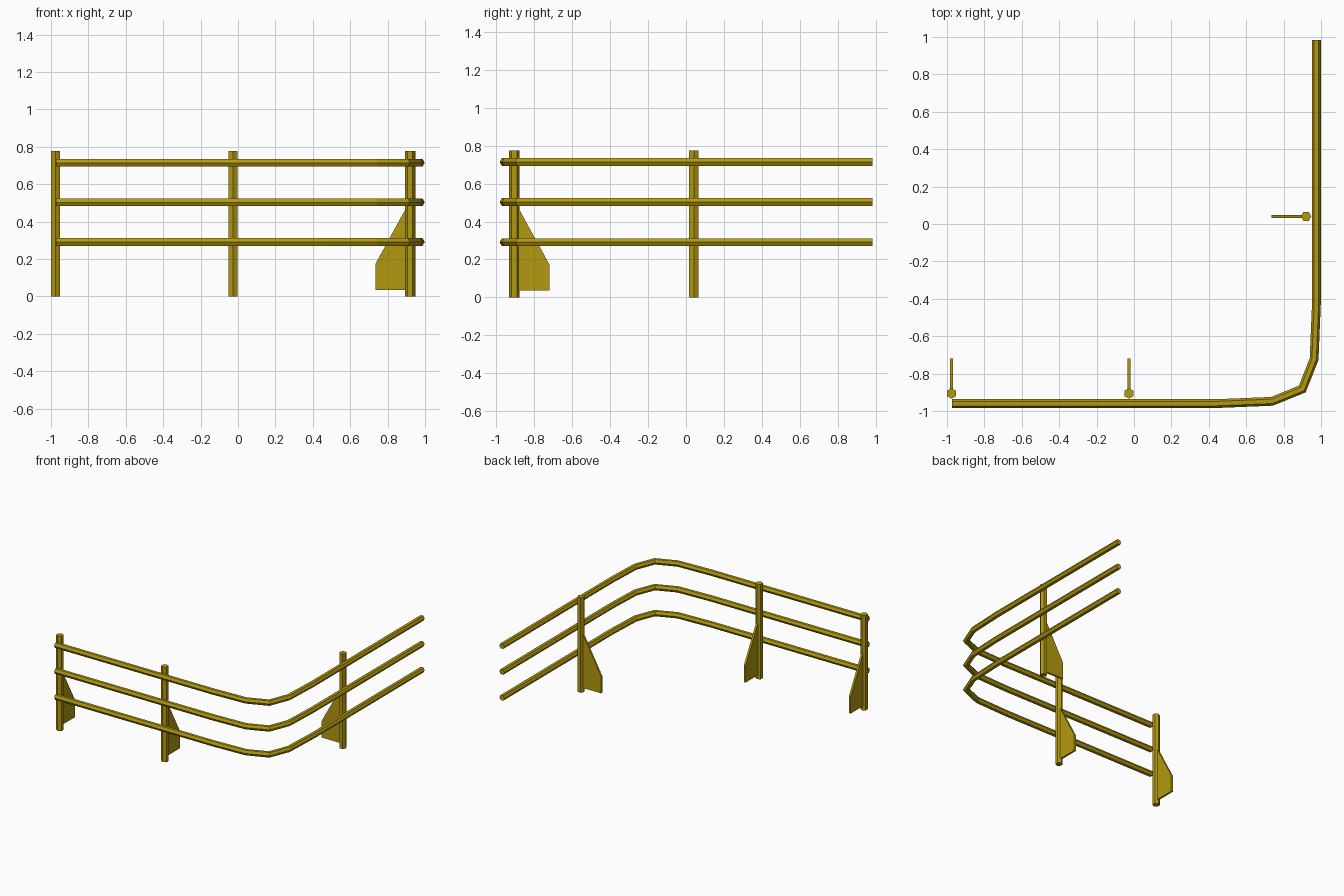
import bpy, bmesh, math
from mathutils import Vector, Matrix

if "Cube" in bpy.data.objects:
    bpy.data.objects.remove(bpy.data.objects["Cube"])

paint = bpy.data.materials.new("safety_yellow")
paint.diffuse_color = (0.45, 0.32, 0.005, 1)
paint.use_nodes = True
paint.node_tree.nodes["Principled BSDF"].inputs["Base Color"].default_value = paint.diffuse_color


def finish(name, bm):
    bmesh.ops.recalc_face_normals(bm, faces=bm.faces)
    me = bpy.data.meshes.new(name)
    bm.to_mesh(me)
    bm.free()
    me.materials.append(paint)
    ob = bpy.data.objects.new(name, me)
    bpy.context.collection.objects.link(ob)
    return ob


def rail(name, path, z, r):
    """Hexagonal bar swept along a flat path with mitred joints."""
    bm = bmesh.new()
    pts = [Vector(p) for p in path]
    rings = []
    for i, p in enumerate(pts):
        a = (p - pts[i - 1]).normalized() if i else None
        b = (pts[i + 1] - p).normalized() if i < len(pts) - 1 else None
        t = ((a or b) + (b or a)).normalized()
        side = Vector((t.y, -t.x)) / t.dot(a or b)
        rings.append([bm.verts.new((
            p.x + side.x * r * math.cos(k * math.pi / 3),
            p.y + side.y * r * math.cos(k * math.pi / 3),
            z + r * math.sin(k * math.pi / 3))) for k in range(6)])
    for p, q in zip(rings, rings[1:]):
        for k in range(6):
            n = (k + 1) % 6
            bm.faces.new((p[k], p[n], q[n], q[k]))
    bm.faces.new(rings[0])
    bm.faces.new(rings[-1])
    return finish(name, bm)


def prism(name, profile, offset, matrix):
    """Extrude a closed outline and place it."""
    bm = bmesh.new()
    f = bm.faces.new([bm.verts.new(p) for p in profile])
    ext = bmesh.ops.extrude_face_region(bm, geom=[f])["geom"]
    bmesh.ops.translate(bm, vec=offset,
                        verts=[v for v in ext if isinstance(v, bmesh.types.BMVert)])
    bmesh.ops.transform(bm, matrix=matrix, verts=bm.verts)
    return finish(name, bm)


# Three rails around a rounded corner
path = [(-0.974, -0.96), (0.446, -0.96), (0.738, -0.948), (0.90, -0.882),
        (0.963, -0.722), (0.975, -0.432), (0.975, 0.985)]
for label, z in (("lower", 0.291), ("middle", 0.503), ("upper", 0.714)):
    rail(label + "_rail", path, z, 0.0235)

# Posts with a gusset plate pointing to the inner side (local +x)
hexagon = [(0.028 * math.cos(k * math.pi / 3), 0.028 * math.sin(k * math.pi / 3), 0)
           for k in range(6)]
T = 0.008
gusset = [(0.02, -T, 0.035), (0.186, -T, 0.035), (0.186, -T, 0.172), (0.02, -T, 0.475)]
for label, x, y, ang in (("left", -0.976, -0.906, 90), ("middle", -0.027, -0.906, 90),
                         ("side", 0.92, 0.041, 180)):
    m = Matrix.Translation((x, y, 0)) @ Matrix.Rotation(math.radians(ang), 4, 'Z')
    prism(label + "_post", hexagon, (0, 0, 0.776), m)
    prism(label + "_gusset_plate", gusset, (0, 2 * T, 0), m)
